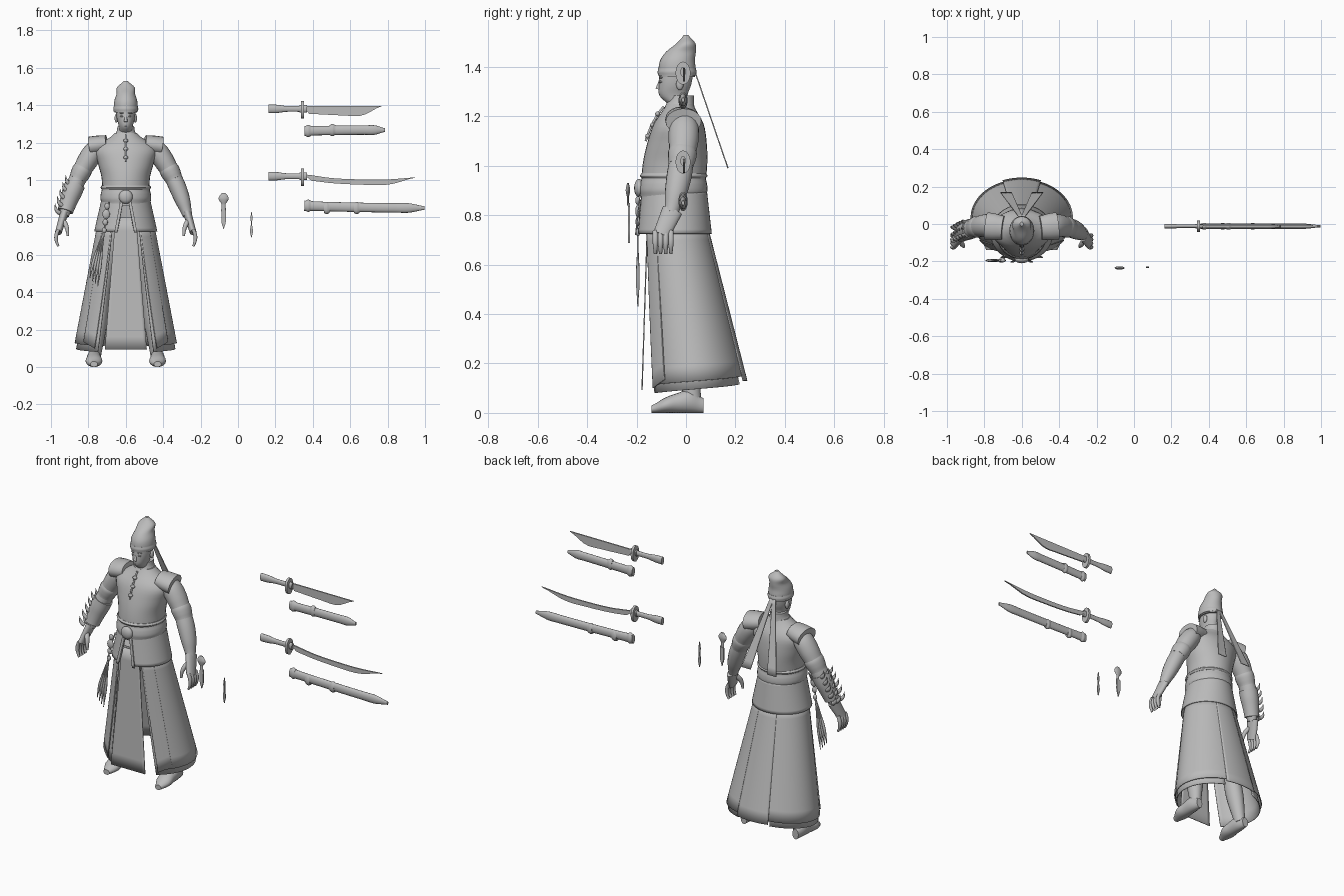
import bpy, bmesh, math
from mathutils import Vector

cube = bpy.data.objects.get("Cube")
if cube:
    bpy.data.objects.remove(cube, do_unlink=True)

grey = bpy.data.materials.new("plain_grey")
grey.use_nodes = True
tone = (0.5, 0.5, 0.5, 1)
grey.diffuse_color = tone
grey.node_tree.nodes["Principled BSDF"].inputs["Base Color"].default_value = tone

BODY = -.6          # the figure stands left of the laid-out weapons
SIDES = {"left": 1, "right": -1}
RIGHT, Y, Z = Vector((1, 0, 0)), Vector((0, 1, 0)), Vector((0, 0, 1))


def mix(start, end, t):
    return start + (end - start) * t


def along(values, t):
    """Smooth value at t on a curve through evenly spaced values."""
    last = len(values) - 1
    i = min(int(t * last), last - 1)
    t = t * last - i
    before, start, end, after = values[max(i - 1, 0)], values[i], values[i + 1], values[min(i + 2, last)]
    bend = 2 * before - 5 * start + 4 * end - after
    return start + t / 2 * (end - before + t * (bend + t * (3 * (start - end) + after - before)))


def bezier(points, t):
    points = [Vector(p) for p in points]
    while len(points) > 1:
        points = [a.lerp(b, t) for a, b in zip(points, points[1:])]
    return points[0]


def finish(name, bm, shift=BODY):
    bmesh.ops.recalc_face_normals(bm, faces=bm.faces)
    mesh = bpy.data.meshes.new(name)
    bm.to_mesh(mesh)
    bm.free()
    mesh.materials.append(grey)
    for poly in mesh.polygons:
        poly.use_smooth = True
    mesh.set_sharp_from_angle(angle=math.radians(40))
    obj = bpy.data.objects.new(name, mesh)
    obj.location.x = shift
    bpy.context.scene.collection.objects.link(obj)
    return obj


def loft(name, ring, sides, steps, shift=BODY):
    """Skin ellipses; ring(t) gives the centre and the two radius vectors."""
    bm, rings = bmesh.new(), []
    for step in range(steps + 1):
        centre, u, v = ring(step / steps)
        angles = [math.tau * k / sides for k in range(sides)]
        rings.append([bm.verts.new(centre + u * math.cos(a) + v * math.sin(a)) for a in angles])
    for low, high in zip(rings, rings[1:]):
        for k in range(sides):
            n = (k + 1) % sides
            bm.faces.new((low[k], low[n], high[n], high[k]))
    bm.faces.new(rings[0])
    bm.faces.new(rings[-1])
    return finish(name, bm, shift)


def column(name, low, high, widths, depths, centres):
    """Upright part on the body's middle line."""
    def ring(t):
        centre = Vector((0, along(centres, t), mix(low, high, t)))
        return centre, RIGHT * along(widths, t), Y * along(depths, t)
    loft(name, ring, 32, 20)


def tube(name, points, radii, stretch=1, sides=10, side=1, shift=BODY, start=0, end=1):
    """Rounded part along a curve, or a stretch of it; radii are spread evenly."""
    points = [(x * side, y, z) for x, y, z in points]

    def ring(t):
        at, step = mix(start, end, t), .01
        run = (bezier(points, at + step) - bezier(points, at - step)).normalized()
        u = run.cross(Y).normalized()
        radius = along(radii, t)
        return bezier(points, at), u * radius, run.cross(u) * radius * stretch
    loft(name, ring, sides, 4 * len(radii), shift)


def sheet(name, point, across=12, down=10):
    bm = bmesh.new()
    grid = [[bm.verts.new(point(i / across, j / down)) for i in range(across + 1)] for j in range(down + 1)]
    for upper, lower in zip(grid, grid[1:]):
        for i in range(across):
            bm.faces.new((upper[i], upper[i + 1], lower[i + 1], lower[i]))
    solid = finish(name, bm).modifiers.new("thickness", "SOLIDIFY")
    solid.thickness, solid.offset = .005, 0


def blade(name, start, end, spine, edge, y):
    """Thin plate between two edge curves, along x or z by the run of start and end."""
    bm, steps = bmesh.new(), 14
    upper = [start.lerp(end, k / steps) + spine(k / steps) for k in range(steps + 1)]
    lower = [start.lerp(end, k / steps) + edge(k / steps) for k in range(1, steps)]
    face = bm.faces.new([bm.verts.new(p + Y * y) for p in upper + lower[::-1]])
    moved = bmesh.ops.extrude_face_region(bm, geom=[face])["geom"]
    bmesh.ops.translate(bm, vec=Y * .008, verts=[g for g in moved if isinstance(g, bmesh.types.BMVert)])
    finish(name, bm, 0)


def ball(name, place, size):
    bm = bmesh.new()
    bmesh.ops.create_uvsphere(bm, u_segments=16, v_segments=10, radius=1)
    bmesh.ops.scale(bm, vec=size, verts=bm.verts)
    bmesh.ops.translate(bm, vec=place, verts=bm.verts)
    finish(name, bm)


# Head, face and tall cap
column("head", 1.19, 1.42, [.035, .035, .036, .048, .052, .05], [.04, .04, .056, .066, .068, .066],
       [-.02, -.02, -.05, -.045, -.04, -.04])
tube("nose", [(0, -.105, 1.345), (0, -.114, 1.31)], [.005, .01])
ball("lips", (0, -.1, 1.29), (.015, .01, .005))
column("cap", 1.36, 1.53, [.06, .064, .06, .049, .047, .01], [.073, .075, .07, .06, .038, .01],
       [-.036, -.036, -.034, -.02, 0, 0])
column("cap_band", 1.365, 1.395, [.065, .067, .064], [.077, .079, .076], [-.036, -.036])
for label, s in SIDES.items():
    ball(label + "_ear", (s * .05, -.025, 1.33), (.01, .015, .024))
    ball(label + "_eye", (s * .02, -.1, 1.34), (.01, .01, .005))
    ball(label + "_brow", (s * .02, -.1, 1.357), (.015, .01, .004))
    sheet(label + "_cap_ribbon", lambda u, v: (s * mix(.005, .085, v) + (u - .5) * mix(.02, .06, v),
                                               mix(.035, .17, v), mix(1.385, .99, v)))

# Jacket, collar and belt
column("jacket", .86, 1.25, [.12, .125, .13, .15, .16, .06], [.12, .13, .13, .12, .1, .055], [-.055, -.025])
column("collar", 1.23, 1.285, [.065, .05, .045], [.06, .055, .05], [-.026, -.018])
column("belt", .875, .95, [.13, .136, .134, .128], [.133, .138, .136, .13], [-.052, -.05])
column("belt_cord", .95, .97, [.13, .135, .13], [.13, .137, .13], [-.05, -.05])
tube("front_seam", [(0, -.09, 1.24), (0, -.14, 1.18), (0, -.163, 1.1)], [.005, .005])
for k in range(3):
    ball("knot_button", (0, -.155 + k * .02, 1.12 + k * .045), (.013, .01, .01))
ball("belt_boss", (0, -.19, .91), (.037, .02, .037))


def hem(u, v):
    gap = mix(.1, .27, v)
    a = mix(gap, math.tau - gap, u)
    return (mix(.127, .166, v) * math.sin(a), -.048 - mix(.13, .15, v) * math.cos(a), mix(.9, .725, v))


sheet("jacket_hem", hem, across=48)
for label, s in SIDES.items():
    sheet(label + "_belt_strap", lambda u, v: (s * mix(.022, .053, v) + (u - .5) * .016,
                                               mix(-.186, -.204, v), mix(.885, .72, v)))


# Open skirt: wrapped side panels, front apron and back panel
def wrap(a, v, out):
    return (mix(.15, .263 + out, v) * math.sin(a), mix(-.045, .035, v) - mix(.13, .195 + out, v) * math.cos(a))


def side_panel(name, start, end, hem_height, out, side):
    def point(u, v):
        x, y = wrap(mix(mix(.48, .6, v) + start, end, u), v, out)
        return (side * x, y, mix(.76, hem_height + .035 * u, v))
    sheet(name, point, across=24)


for label, s in SIDES.items():
    side_panel(label + "_skirt_side", 0, 2.75, .08, 0, s)
    side_panel(label + "_skirt_overlay", .12, 2.9, .115, .008, s)
    side_panel(label + "_skirt_pleat", .04, .95, .1, .014, s)
sheet("front_apron", lambda u, v: ((u - .5) * mix(.11, .225, v), mix(-.155, -.178, v), mix(.8, .093, v)))
sheet("back_panel", lambda u, v: (*wrap(math.pi + (u - .5) * .75, v, .016), mix(.76, .13, v)))

# Limbs, built on one side and repeated on the other
ARM = [(.14, -.01, 1.19), (.26, 0, 1.05), (.33, -.06, .81)]
for label, s in SIDES.items():
    def shoe_ring(t):
        height = along([.03, .046, .04, .03, .015], t)
        centre = Vector((s * .17, mix(.07, -.14, t), height))
        return centre, RIGHT * along([.02, .036, .04, .044, .02], t), Z * height

    def limb(name, points, radii, stretch=1.1, **options):
        tube(label + name, points, radii, stretch, sides=20, side=s, **options)

    loft(label + "_shoe", shoe_ring, 20, 20)
    limb("_leg", [(.06, -.05, .8), (.14, -.03, .4), (.165, .03, .04)], [.07, .065, .047, .048, .03])
    limb("_shoulder_cap", [(.1, -.02, 1.195), (.19, -.01, 1.18)], [.045, .05, .052], 1.4)
    limb("_sleeve", ARM, [.045, .055, .055, .05], end=.42)
    limb("_sleeve_band", ARM, [.047, .053, .051, .046], start=.36, end=.56)
    limb("_forearm", ARM, [.045, .046, .04, .026], start=.5)
    limb("_palm", [(.33, -.055, .82), (.36, -.1, .72)], [.022, .02, .018], 1.9)
    limb("_thumb", [(.34, -.08, .785), (.31, -.12, .76), (.31, -.12, .7)], [.014, .012, .007])
    for k in range(4):
        y = -.124 + k * .021
        limb("_finger", [(.36, y, .735), (.385, y, .69), (.36, y, .645)], [.01, .01, .006])

# Spiked guard on the right forearm
tube("arm_guard", ARM, [.054, .053, .047, .042], sides=20, side=-1, start=.62, end=.95)
for k in range(5):
    root = bezier(ARM, mix(.6, .95, k / 4))
    for swing in (-1, 0, 1):
        foot = root + Vector((.03, swing * .03, -.01))
        bend = foot + Vector((.025, swing * .01, .01))
        tube("guard_spike", [foot, bend, bend + Z * .04], [.012, .009, .001], side=-1)

# Hanging charm and tassel at the right hip
CHARM_Y = -.195
tube("charm_cord", [(-.09, -.17, .88), (-.1, -.21, .8), (-.12, CHARM_Y, .72)], [.004, .004])
for k, size in enumerate((.014, .02, .014, .012)):
    ball("charm_bead", (-.1 - k * .005, CHARM_Y, .86 - k * .043), (size, .01, size * 1.3))
for k in range(4):
    x = -.13 - k * .014
    tube("tassel_strand", [(-.115, CHARM_Y, .73), (x, CHARM_Y, .6), (x - .02, CHARM_Y, .43 + k * .015)],
         [.004, .004, .008, .002])

# Two sabres with guards, and their scabbards
MID = -.012


def bar(name, start, end, z, radii, stretch=.55, drop=0):
    """Rounded part lying along x, sagging or dropping towards its tip."""
    points = [(start, MID, z), (mix(start, end, .5), MID, z - drop), (end, MID, z - drop)]
    tube(name, points, radii, stretch, sides=16, shift=0)


def sabre(label, z, length, curve, widths):
    bar(label + "_grip", .162, .345, z, [.023, .022, .016, .015, .016])
    bar(label + "_collar", .33, .37, z, [.02, .02])
    bar(label + "_guard", .338, .352, z - .005, [.047, .047], .65)
    start = Vector((.35, 0, z))
    blade(label + "_blade", start, start + RIGHT * length, lambda t: Z * along(curve, t),
          lambda t: Z * (along(curve, t) - along(widths, t)), MID)


def scabbard(label, z, end, drop, bands):
    bar(label + "_scabbard", .355, end, z, [.027] + [.025] * 7 + [.01], drop=drop)
    for x in bands:
        bar(label + "_scabbard_band", x, x + .03, z - drop * (x > .4), [.027, .033, .027])


sabre("short", 1.38, .42, [.015, .015], [.04, .045, .05, .05, 0])
sabre("long", 1.02, .607, [.01, -.01, -.017, -.017, -.006], [.03, .027, .028, .028, 0])
scabbard("short", 1.262, .786, -.005, (.36, .49))
scabbard("long", .862, .996, .012, (.36, .46, .62))

# Ring-headed dagger and small throwing blade
DAGGER, DAGGER_Y, THROWN = -.077, -.235, .072
for part, low, high, radii in (("head", .87, .93, [.01, .02, .027, .022, .01]), ("grip", .84, .88, [.01, .01])):
    tube("dagger_" + part, [(DAGGER, DAGGER_Y, high), (DAGGER, DAGGER_Y, low)], radii[::-1], .35, shift=0)
for name, x, low, high, widths in (("dagger_blade", DAGGER, .733, .85, [0, .011, .012, .013]),
                                   ("throwing_blade", THROWN, .687, .838, [0, .008, .003, .005, 0])):
    blade(name, Vector((x, 0, low)), Vector((x, 0, high)), lambda t: RIGHT * along(widths, t),
          lambda t: RIGHT * -along(widths, t), DAGGER_Y)
